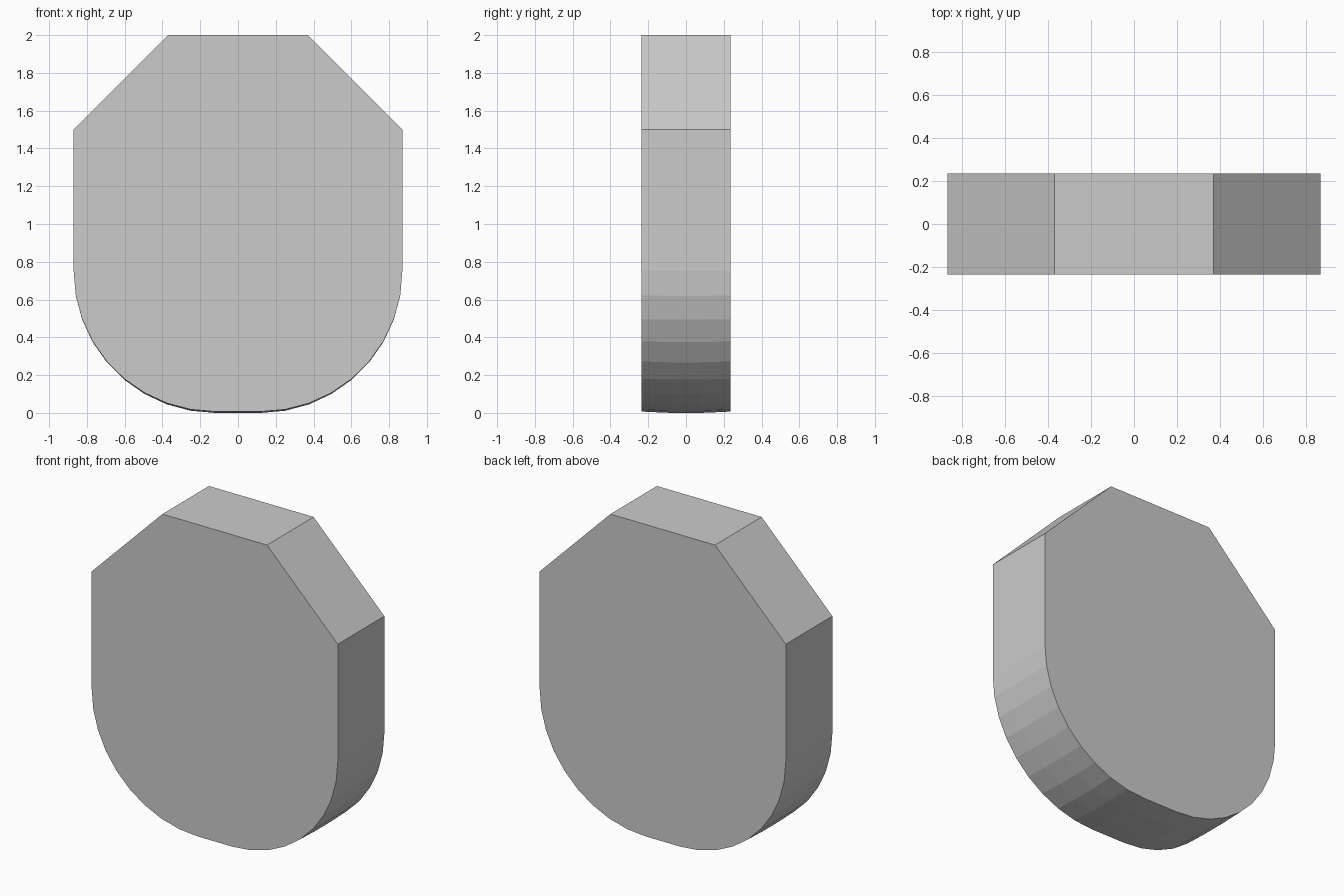
import bpy
import bmesh
from math import sin, cos, radians

if "Cube" in bpy.data.objects:
    bpy.data.objects.remove(bpy.data.objects["Cube"])

HALF_W, HALF_D, HEIGHT = 0.87, 0.235, 2.0
CHAMFER, RADIUS, STEPS = 0.5, 0.75, 9


def outline(drop):
    """Right half from top to bottom, mirrored to a closed loop."""
    right = [(HALF_W - CHAMFER, HEIGHT), (HALF_W, HEIGHT - CHAMFER)]
    for i in range(STEPS + 1):
        a = radians(90 * i / STEPS)
        right.append((HALF_W - RADIUS + RADIUS * cos(a), RADIUS - drop * sin(a)))
    return right + [(-x, z) for x, z in reversed(right)]


# Slab sections from front to back; the rounded base bulges slightly mid-depth
sections = [(-HALF_D, 0.743), (-0.08, 0.75), (0.08, 0.75), (HALF_D, 0.743)]
bm = bmesh.new()
rings = [[bm.verts.new((x, y, z)) for x, z in outline(drop)] for y, drop in sections]
n = len(rings[0])
for a, b in zip(rings, rings[1:]):
    for i in range(n):
        j = (i + 1) % n
        bm.faces.new((a[i], a[j], b[j], b[i]))

# Flat front and back
bm.faces.new(rings[0])
bm.faces.new(rings[-1])
bmesh.ops.recalc_face_normals(bm, faces=bm.faces)

mesh = bpy.data.meshes.new("rounded_slab")
bm.to_mesh(mesh)
bm.free()
slab = bpy.data.objects.new("rounded_slab", mesh)
bpy.context.collection.objects.link(slab)
